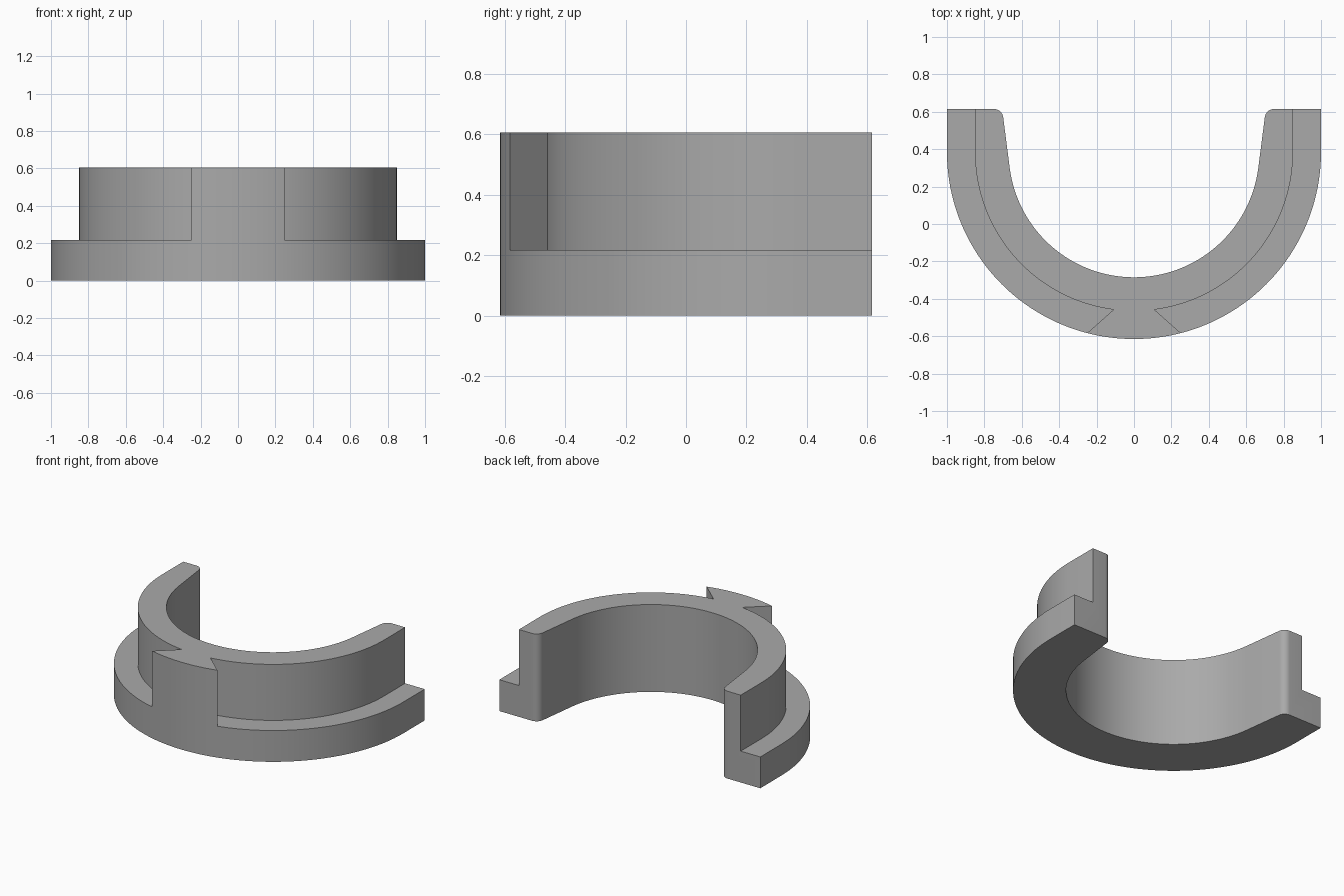
import bpy
import bmesh
from math import cos, sin, radians

cube = bpy.data.objects.get("Cube")
if cube:
    bpy.data.objects.remove(cube)

CY = 0.385            # centre of the arcs
BACK = 0.615          # flat ends of the arms
HEIGHT, STEP = 0.605, 0.217
TAPER = 7.4           # outward lean of the inner arm walls, degrees


def arc(cx, cy, r, start, end, n):
    """Points along an arc, angles in degrees."""
    angles = [radians(start + (end - start) * i / n) for i in range(n + 1)]
    return [(cx + r * cos(a), cy + r * sin(a)) for a in angles]


def prism(name, outline, bottom, top):
    bm = bmesh.new()
    face = bm.faces.new([bm.verts.new((x, y, bottom)) for x, y in outline])
    new = bmesh.ops.extrude_face_region(bm, geom=[face])["geom"]
    verts = [v for v in new if isinstance(v, bmesh.types.BMVert)]
    bmesh.ops.translate(bm, verts=verts, vec=(0, 0, top - bottom))
    bmesh.ops.recalc_face_normals(bm, faces=bm.faces[:])
    mesh = bpy.data.meshes.new(name)
    bm.to_mesh(mesh)
    bm.free()
    obj = bpy.data.objects.new(name, mesh)
    bpy.context.collection.objects.link(obj)
    return obj


def mirrored(points):
    return [(-x, y) for x, y in reversed(points)]


# Horseshoe body: outer arc, then rounded arm ends and the inner arc
outer = [(-1, BACK)] + arc(0, CY, 1, -180, 0, 96) + [(1, BACK)]
corner = arc(0.749, BACK - 0.05, 0.05, 90, 180 - TAPER, 8)
inner = arc(0, CY, 0.67, -TAPER, -180 + TAPER, 84)
body = prism("stepped_half_ring", outer + corner + inner + mirrored(corner), 0, HEIGHT)

# Step around the outside, stopping at the flared front tab
step = [(0.85, 0.8)] + arc(0, CY, 0.85, 0, -82.6, 48)
step += [(0.39, -0.708), (1.2, -0.708), (1.2, 0.8)]
for side, outline in (("left", step), ("right", mirrored(step))):
    cutter = prism(side + "_step_cutter", outline, STEP, 1)
    cutter.hide_render = True
    cut = body.modifiers.new(side + "_step", "BOOLEAN")
    cut.operation = "DIFFERENCE"
    cut.solver = "EXACT"
    cut.object = cutter
    bpy.context.view_layer.objects.active = body
    bpy.ops.object.modifier_apply(modifier=cut.name)
    bpy.data.objects.remove(cutter)

# Plain grey finish
grey = bpy.data.materials.new("plain_grey")
grey.use_nodes = True
colour = (0.4, 0.4, 0.4, 1)
grey.diffuse_color = colour
grey.node_tree.nodes["Principled BSDF"].inputs["Base Color"].default_value = colour
body.data.materials.clear()
body.data.materials.append(grey)

bpy.ops.object.select_all(action="DESELECT")
body.select_set(True)
bpy.context.view_layer.objects.active = body
bpy.ops.object.shade_smooth_by_angle(angle=radians(30))
